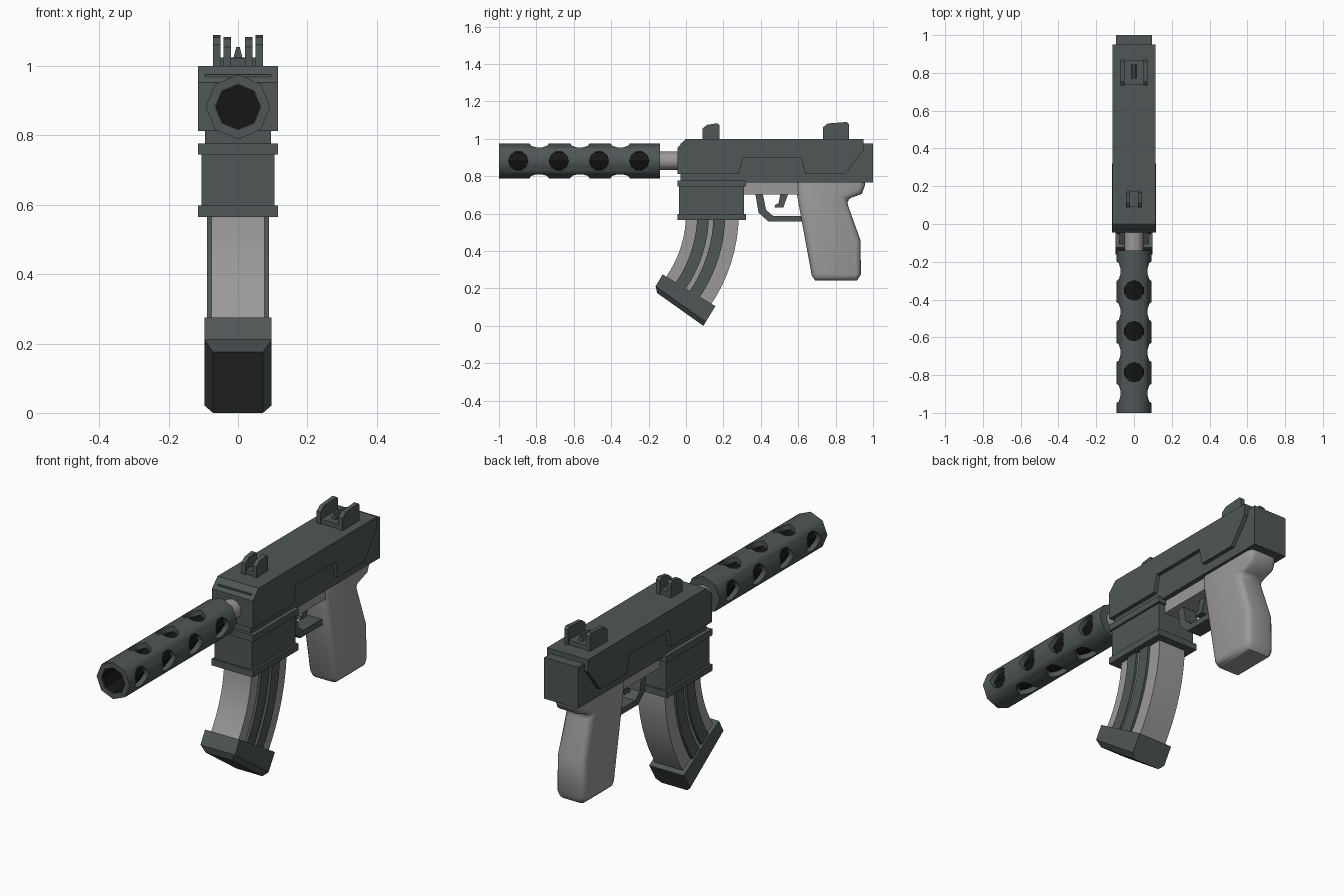
import bpy, bmesh, math
from mathutils import Matrix

if "Cube" in bpy.data.objects:
    bpy.data.objects.remove(bpy.data.objects["Cube"])


def material(name, rgb):
    m = bpy.data.materials.new(name)
    m.diffuse_color = (*rgb, 1)
    m.use_nodes = True
    m.node_tree.nodes["Principled BSDF"].inputs["Base Color"].default_value = m.diffuse_color
    return m


DARK = material("dark_gunmetal", (0.08, 0.094, 0.094))
LIGHT = material("light_grey", (0.33, 0.32, 0.318))
BLACK = material("bore_black", (0.008, 0.008, 0.008))


def make(name, bm, mat):
    bmesh.ops.recalc_face_normals(bm, faces=bm.faces)
    me = bpy.data.meshes.new(name)
    bm.to_mesh(me)
    bm.free()
    ob = bpy.data.objects.new(name, me)
    bpy.context.collection.objects.link(ob)
    me.materials.append(mat)
    return ob


def apply_and_smooth(ob, degrees):
    bpy.ops.object.select_all(action='DESELECT')
    bpy.context.view_layer.objects.active = ob
    ob.select_set(True)
    for m in list(ob.modifiers):
        bpy.ops.object.modifier_apply(modifier=m.name)
    bpy.ops.object.shade_smooth_by_angle(angle=math.radians(degrees))


def prism_bm(pts, x0, x1):
    """Side profile (y, z) pulled from x0 to x1."""
    bm = bmesh.new()
    a = [bm.verts.new((x0, y, z)) for y, z in pts]
    b = [bm.verts.new((x1, y, z)) for y, z in pts]
    bm.faces.new(a)
    bm.faces.new(b[::-1])
    for i in range(len(pts)):
        j = (i + 1) % len(pts)
        bm.faces.new((a[i], b[i], b[j], a[j]))
    return bm


def prism(name, pts, x0, x1, mat):
    return make(name, prism_bm(pts, x0, x1), mat)


def box(name, hx, y0, y1, z0, z1, mat):
    return prism(name, [(y0, z0), (y1, z0), (y1, z1), (y0, z1)], -hx, hx, mat)


AXIS_Z = 0.882


def lathe(name, rings, mat, n=8, cap_start=True):
    """Rings of (radius, y) around the barrel axis, a corner at the top."""
    bm = bmesh.new()
    loops = [[bm.verts.new((r * math.sin(2 * math.pi * i / n), y,
                            AXIS_Z + r * math.cos(2 * math.pi * i / n)))
              for i in range(n)] for r, y in rings]
    for p, q in zip(loops, loops[1:]):
        for i in range(n):
            j = (i + 1) % n
            bm.faces.new((p[i], p[j], q[j], q[i]))
    if cap_start:
        bm.faces.new(loops[0])
    bm.faces.new(loops[-1])
    return make(name, bm, mat)


# Perforated barrel shroud
shroud = lathe("barrel_shroud", [(0.066, -0.17), (0.066, -1), (0.093, -1), (0.093, -0.14)], DARK)
bm = bmesh.new()
holes = [(y, 'Y') for y in (-0.897, -0.68, -0.465, -0.25)] + [(y, 'X') for y in (-0.785, -0.567, -0.352)]
for y, axis in holes:
    rot = Matrix.Rotation(math.pi / 2, 4, 'Y') if axis == 'Y' else Matrix.Identity(4)
    bmesh.ops.create_cone(bm, cap_ends=True, segments=10, radius1=0.052, radius2=0.052, depth=0.4,
                          matrix=Matrix.Translation((0, y, AXIS_Z)) @ rot)
cutter = make("hole_cutter", bm, DARK)
cutter.hide_render = True
cut = shroud.modifiers.new("holes", 'BOOLEAN')
cut.operation = 'DIFFERENCE'
cut.solver = 'EXACT'
cut.object = cutter
apply_and_smooth(shroud, 46)
bpy.data.objects.remove(cutter)

# Bore lining and exposed barrel
lathe("bore_lining", [(0.0645, -0.998), (0.0645, -0.18)], BLACK, cap_start=False)
barrel = lathe("barrel", [(0.05, -0.15), (0.05, 0.0)], LIGHT, n=12)
apply_and_smooth(barrel, 40)

# Receiver: inner body and wider stepped cover
box("receiver_body", 0.095, -0.03, 1.0, 0.766, 0.975, DARK)
prism("receiver_cover", [(-0.045, 0.812), (0.283, 0.812), (0.303, 0.9), (0.617, 0.9), (0.637, 0.812),
                         (0.85, 0.812), (0.95, 0.94), (0.95, 1.0), (0.0, 1.0), (-0.045, 0.953)],
      -0.115, 0.115, DARK)

# Magazine well with two flanges
box("magazine_well", 0.105, -0.037, 0.31, 0.57, 0.77, DARK)
for label, z0, z1 in (("upper", 0.745, 0.777), ("lower", 0.565, 0.598)):
    box("well_flange_" + label, 0.116, -0.046, 0.32, z0, z1, DARK)


# Curved magazine with raised side ribs
def arc_profile(r0, r1, steps=8, end=35):
    angles = [math.radians(end * i / steps) for i in range(steps + 1)]
    inner = [(-0.59 + r0 * math.cos(a), 0.6 - r0 * math.sin(a)) for a in angles]
    outer = [(-0.59 + r1 * math.cos(a), 0.6 - r1 * math.sin(a)) for a in angles]
    return inner + outer[::-1]


magazine = prism("magazine", arc_profile(0.59, 0.872), -0.077, 0.077, LIGHT)
apply_and_smooth(magazine, 30)
for k, (r0, r1) in enumerate(((0.65, 0.713), (0.737, 0.8))):
    for side, s in (("right", 1), ("left", -1)):
        rib = prism(f"magazine_rib_{side}_{k}", arc_profile(r0, r1), s * 0.07, s * 0.089, DARK)
        apply_and_smooth(rib, 30)

# Magazine base with chamfered lower edges
base_pts = [(-0.175, 0.19), (-0.125, 0.275), (0.157, 0.105), (0.093, 0.0)]
bm = prism_bm(base_pts, -0.097, 0.097)
low = [e for e in bm.edges
       if all(v.co.z < 0.195 and v.co.y < 0.12 for v in e.verts)
       and not all(v.co.z < 0.01 for v in e.verts)]
bmesh.ops.bevel(bm, geom=low, offset=0.025, segments=1, affect='EDGES')
make("magazine_base", bm, DARK)

# Grip frame and rounded grip
box("grip_frame", 0.07, 0.3, 0.66, 0.703, 0.78, LIGHT)
grip = prism("grip", [(0.59, 0.81), (0.59, 0.72), (0.672, 0.27), (0.69, 0.243), (0.915, 0.243),
                      (0.936, 0.275), (0.932, 0.46), (0.855, 0.675), (0.94, 0.705), (0.957, 0.75),
                      (0.957, 0.81)], -0.08, 0.08, LIGHT)
bev = grip.modifiers.new("round", 'BEVEL')
bev.width = 0.03
bev.segments = 3
bev.limit_method = 'ANGLE'
bev.angle_limit = math.radians(60)
apply_and_smooth(grip, 50)

# Trigger guard and trigger
prism("trigger_guard", [(0.37, 0.71), (0.388, 0.605), (0.44, 0.558), (0.64, 0.558), (0.64, 0.588),
                        (0.465, 0.588), (0.428, 0.62), (0.41, 0.71)], -0.04, 0.04, DARK)
prism("trigger", [(0.505, 0.71), (0.548, 0.71), (0.52, 0.632), (0.472, 0.632), (0.478, 0.648),
                  (0.495, 0.655)], -0.02, 0.02, DARK)


# Sights: a floor plate between two upright ears
def sight(name, y0, y1, top, half, ear, floor):
    box(name + "_floor", half - 0.005, y0 + 0.005, y1 - 0.005, 0.99, floor, DARK)
    pts = [(y0, 0.99), (y0, top - 0.028), (y0 + 0.025, top - 0.008), (y1 - 0.012, top),
           (y1, top - 0.012), (y1, 0.99)]
    for side, s in (("right", 1), ("left", -1)):
        prism(f"{name}_ear_{side}", pts, s * (half - ear), s * half, DARK)


sight("front_sight", 0.088, 0.18, 1.083, 0.042, 0.022, 1.022)
sight("rear_sight", 0.733, 0.872, 1.09, 0.072, 0.022, 1.024)

# Tapered sight post
bm = bmesh.new()
bmesh.ops.create_cube(bm, size=1)
for v in bm.verts:
    v.co = (v.co.x * (0.01 if v.co.z > 0 else 0.03), 0.808 + v.co.y * 0.075, 1.055 if v.co.z > 0 else 1.015)
make("sight_post", bm, DARK)
